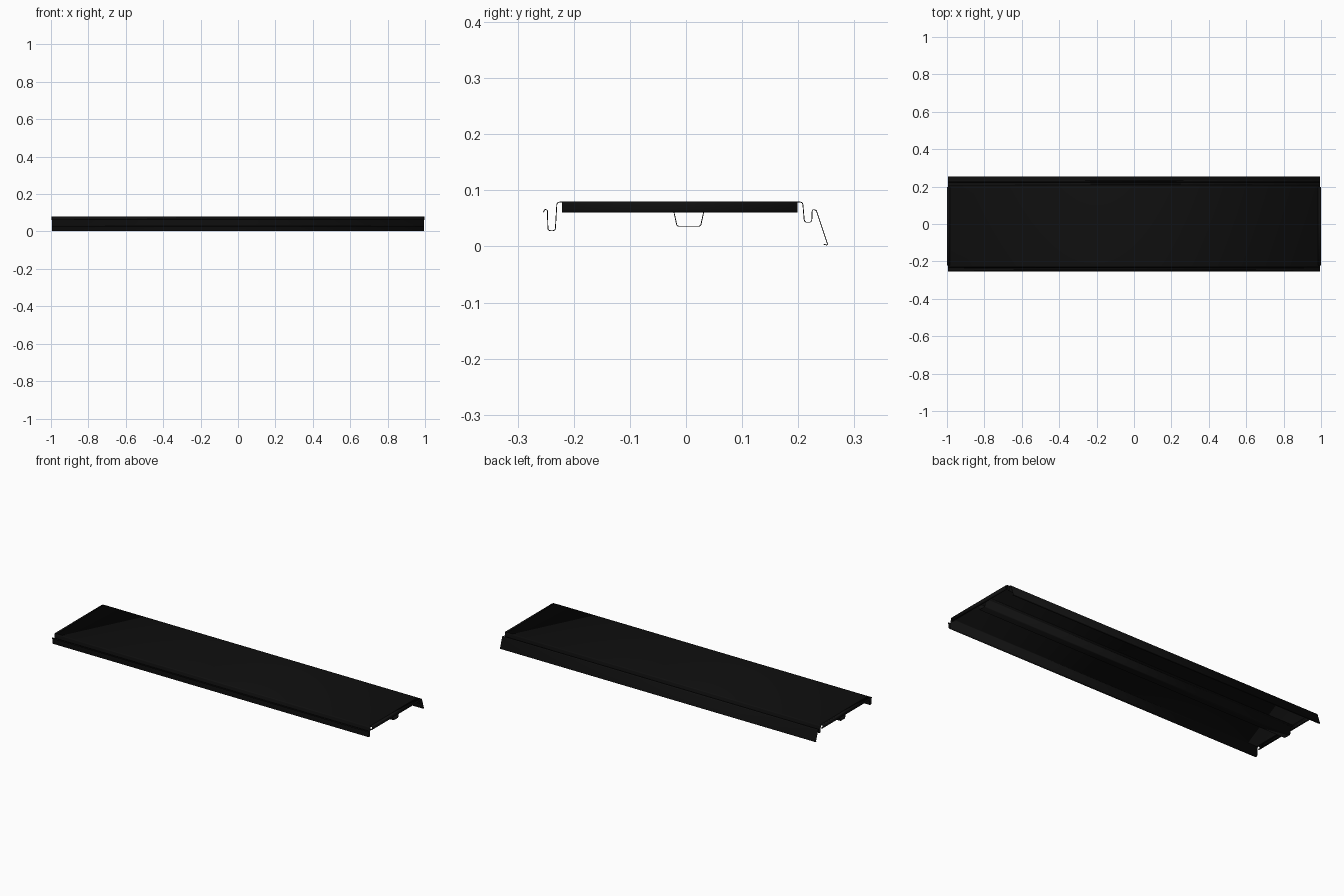
import bpy, bmesh
from mathutils import Vector

if "Cube" in bpy.data.objects:
    bpy.data.objects.remove(bpy.data.objects["Cube"])

T = 0.0015  # sheet thickness
black = bpy.data.materials.new("black_paint")
black.diffuse_color = (0.005, 0.005, 0.005, 1)
black.use_nodes = True
black.node_tree.nodes["Principled BSDF"].inputs["Base Color"].default_value = black.diffuse_color


def fillet(points, r, steps=4):
    """Round the inner corners of an open 2D path."""
    p = [Vector(q) for q in points]
    out = [p[0]]
    for a, b, c in zip(p, p[1:], p[2:]):
        d = min(r, (a - b).length * 0.48, (c - b).length * 0.48)
        s = b + (a - b).normalized() * d
        e = b + (c - b).normalized() * d
        for i in range(steps + 1):
            t = i / steps
            out.append(s * (1 - t) ** 2 + b * 2 * t * (1 - t) + e * t * t)
    return out + [p[-1]]


def folded_sheet(name, points, r, place, start, end):
    """Sweep a rounded path between two stations and give it thickness."""
    bm = bmesh.new()
    path = fillet(points, r)
    rows = [[bm.verts.new(place(q, s)) for q in path] for s in (start, end)]
    for i in range(len(path) - 1):
        bm.faces.new((rows[0][i], rows[0][i + 1], rows[1][i + 1], rows[1][i]))
    mesh = bpy.data.meshes.new(name)
    bm.to_mesh(mesh)
    bm.free()
    obj = bpy.data.objects.new(name, mesh)
    bpy.context.collection.objects.link(obj)
    mesh.materials.append(black)
    solid = obj.modifiers.new("thickness", 'SOLIDIFY')
    solid.thickness = T
    solid.offset = 0
    bpy.ops.object.select_all(action='DESELECT')
    obj.select_set(True)
    bpy.context.view_layer.objects.active = obj
    bpy.ops.object.shade_smooth_by_angle(angle=0.6)
    return obj


def along_x(q, s):
    return (s, q.x, q.y)


def along_y(q, s):
    return (q.x, s, q.y)


# Front hook, flat deck and rear hook with long sloping skirt
section = [(-0.254, 0.061), (-0.252, 0.066), (-0.247, 0.065), (-0.246, 0.028),
           (-0.233, 0.028), (-0.230, 0.079), (0.208, 0.079), (0.211, 0.043),
           (0.224, 0.043), (0.225, 0.066), (0.232, 0.065), (0.253, 0.002),
           (0.245, 0.004)]
folded_sheet("deck_panel", section, 0.005, along_x, -0.994, 0.994)

# Stiffening hat rib under the deck
rib = [(-0.042, 0.0775), (-0.025, 0.0775), (-0.016, 0.036),
       (0.026, 0.036), (0.035, 0.0775), (0.052, 0.0775)]
folded_sheet("stiffener_rib", rib, 0.004, along_x, -0.99, 0.99)

# Turned-down end flaps with a small inward lip
flap = [(0.985, 0.079), (0.9992, 0.079), (0.9992, 0.061), (0.988, 0.061)]
for name, side in (("right_end_flap", 1), ("left_end_flap", -1)):
    folded_sheet(name, [(x * side, z) for x, z in flap], 0.005, along_y, -0.221, 0.199)
